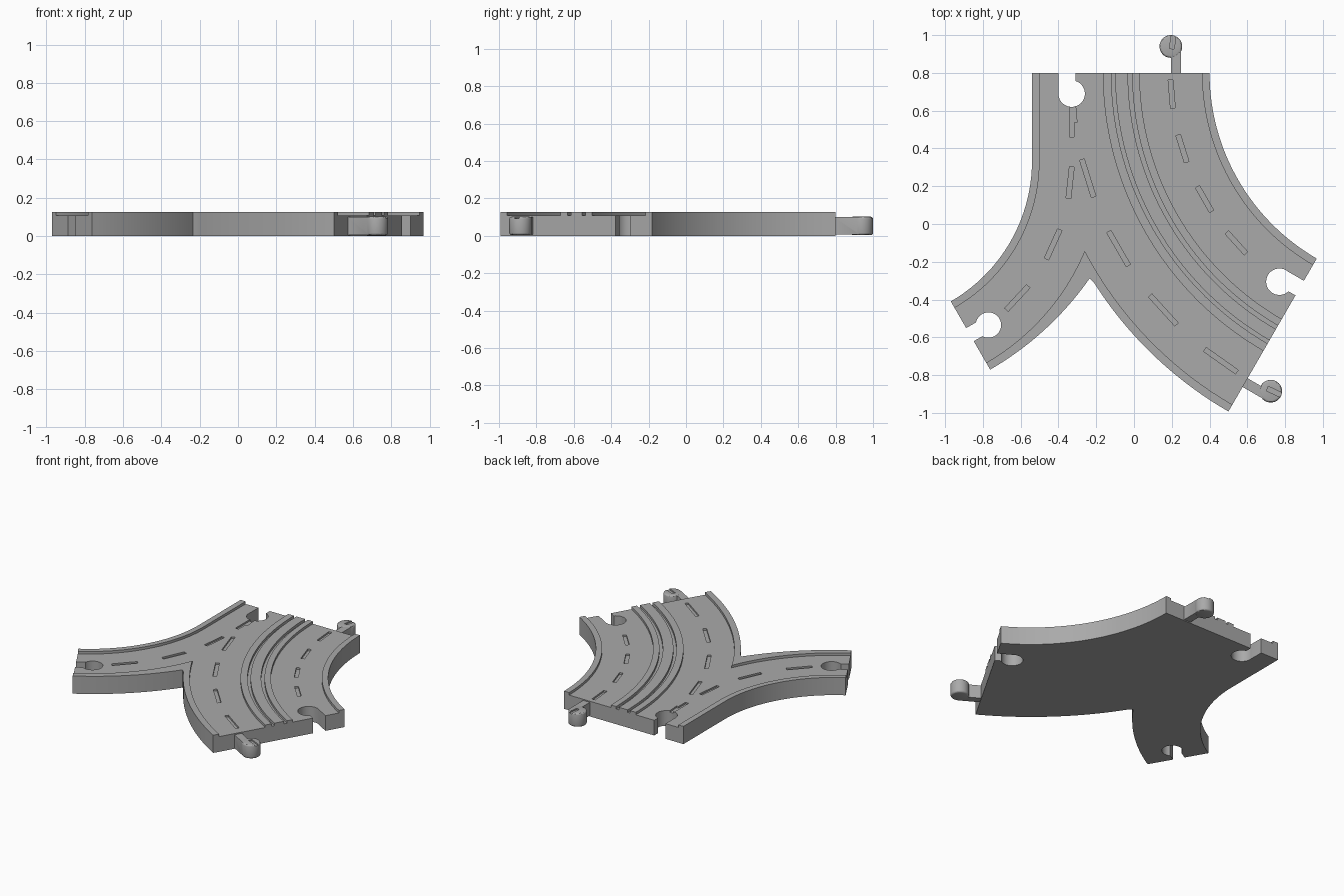
import bpy, bmesh, math
from mathutils import Vector

if "Cube" in bpy.data.objects:
    bpy.data.objects.remove(bpy.data.objects["Cube"], do_unlink=True)

grey = bpy.data.materials.new("road grey")
grey.use_nodes = True
COLOUR = (0.4, 0.4, 0.4, 1)
grey.diffuse_color = COLOUR
grey.node_tree.nodes["Principled BSDF"].inputs["Base Color"].default_value = COLOUR

TOP, DECK, GROOVE, KNOB_TOP = 0.126, 0.108, 0.096, 0.102
MAIN = Vector((1.535, 0.8))        # centre of the wide two-lane curve
SIDE = Vector((-1.4, 0.335))       # centre of the side road curve
RIGHT_LANE, LEFT_LANE, SIDE_LANE = 1.34, 1.865, 1.068


def polar(c, r, deg):
    a = math.radians(deg)
    return Vector((c.x + r * math.cos(a), c.y + r * math.sin(a)))


def arc(c, r, a0, a1, n=32):
    return [polar(c, r, a0 + (a1 - a0) * i / n) for i in range(n + 1)]


def prism(name, pts, z0, z1):
    """Extrude a flat outline between two heights."""
    bm = bmesh.new()
    face = bm.faces.new([bm.verts.new((p.x, p.y, z0)) for p in pts])
    top = bmesh.ops.extrude_face_region(bm, geom=[face])["geom"]
    for v in top:
        if isinstance(v, bmesh.types.BMVert):
            v.co.z = z1
    bmesh.ops.recalc_face_normals(bm, faces=bm.faces)
    mesh = bpy.data.meshes.new(name)
    bm.to_mesh(mesh)
    bm.free()
    mesh.materials.append(grey)
    ob = bpy.data.objects.new(name, mesh)
    bpy.context.collection.objects.link(ob)
    return ob


def apply(ob, mod):
    bpy.context.view_layer.objects.active = ob
    bpy.ops.object.modifier_apply(modifier=mod.name)


def combine(ob, other, operation="DIFFERENCE"):
    mod = ob.modifiers.new("cut", "BOOLEAN")
    mod.operation, mod.solver, mod.object = operation, "EXACT", other
    apply(ob, mod)
    bpy.data.objects.remove(other, do_unlink=True)


def bar(name, p, along, s0, s1, t0, t1, z0, z1):
    """Box from s0..s1 along a direction and t0..t1 to its left."""
    left = Vector((-along.y, along.x))
    corners = [(s0, t0), (s1, t0), (s1, t1), (s0, t1)]
    return prism(name, [p + along * s + left * t for s, t in corners], z0, z1)


def dash(ob, c, r, deg, length, floor=GROOVE):
    p = polar(c, r, deg)
    d = p - c
    along = Vector((-d.y, d.x)).normalized()
    combine(ob, bar("dash", p, along, -length / 2, length / 2, -0.0125, 0.0125, floor, 0.2))


# Road slab outline: side road edges, fork and wide curve
fork = Vector((-0.235, -0.288))
end = polar(SIDE, 1.277, -60)
out = Vector((0.5, -0.866))
d = fork - end
r_out = -d.length_squared / (2 * d.dot(out))
c_out = end - out * r_out
a_fork = math.degrees(math.atan2(fork.y - c_out.y, fork.x - c_out.x))
a_main = math.degrees(math.atan2(fork.y - MAIN.y, fork.x - MAIN.x)) % 360
outline = [Vector((-0.54, 0.8))] + arc(SIDE, 0.86, 0, -60)
outline += arc(c_out, r_out, -60, a_fork, 20)
outline += arc(MAIN, 2.07, a_main, 240)[1:] + arc(MAIN, 1.135, 240, 180)
road = prism("road_slab", outline, 0, TOP)

# Sunken lanes and the two gaps between the three median ridges
for r0, r1 in ((1.175, 1.505), (1.70, 2.028), (1.545, 1.567), (1.635, 1.655)):
    combine(road, prism("lane", arc(MAIN, r0, 175, 245, 40) + arc(MAIN, r1, 245, 175, 40), DECK, 0.2))
side = [Vector((-0.5, 0.9))] + arc(SIDE, 0.90, 0, -66) + arc(SIDE, 1.235, -66, 0) + [Vector((-0.165, 0.9))]
combine(road, prism("lane", side, DECK, 0.2))

# Lane dashes
for a in (184.8, 197.4, 209.9, 222.2):
    dash(road, MAIN, RIGHT_LANE, a, 0.15)
for a in (184.9, 197.4, 209.9, 222.3, 234.8):
    dash(road, MAIN, LEFT_LANE, a, 0.207)
for a in (-6.2, -24.5, -42.9):
    dash(road, SIDE, SIDE_LANE, a, 0.17)
combine(road, bar("dash", Vector((-0.33, 0.54)), Vector((0, 1)), -0.08, 0.08, -0.0125, 0.0125, GROOVE, 0.2))

# Connector sockets: round hole plus an offset slot to the edge
NORTH, EAST, WEST = Vector((0, 1)), Vector((0.866, -0.5)), Vector((-0.866, -0.5))
sockets = (
    (polar(MAIN, LEFT_LANE, 180), NORTH, -0.02, 0.07, 0.07),
    (polar(MAIN, RIGHT_LANE, 240), EAST, -0.02, 0.07, 0.07),
    (polar(SIDE, SIDE_LANE, -60), WEST, -0.045, 0.036, 0.067),
)
for p, along, t0, t1, r in sockets:
    combine(road, prism("hole", arc(p - along * 0.11, r, 0, 354, 59), -0.1, 0.2))
    combine(road, bar("slot", p, along, -0.11, 0.1, t0, t1 - 0.001, -0.1, 0.2))

# Connector knobs with offset necks and a groove on top
knobs = (
    ("back_connector", polar(MAIN, RIGHT_LANE, 180), NORTH, RIGHT_LANE, 172.4, 0.1),
    ("front_connector", polar(MAIN, LEFT_LANE, 240), EAST, LEFT_LANE, 245, 0.09),
)
parts = [road]
for name, p, along, r, a, length in knobs:
    knob = prism(name, arc(p + along * 0.14, 0.06, 0, 352.5, 47), 0.004, KNOB_TOP)
    bevel = knob.modifiers.new("round", "BEVEL")
    bevel.width, bevel.segments, bevel.limit_method = 0.012, 3, "ANGLE"
    apply(knob, bevel)
    combine(knob, bar("neck", p, along, -0.01, 0.14, -0.055, -0.002, 0.006, KNOB_TOP - 0.002), "UNION")
    dash(knob, MAIN, r, a, length, KNOB_TOP - 0.01)
    parts.append(knob)

# Smooth curved walls, crisp edges
for ob in parts:
    bpy.ops.object.select_all(action="DESELECT")
    ob.select_set(True)
    bpy.context.view_layer.objects.active = ob
    bpy.ops.object.shade_smooth_by_angle(angle=math.radians(30))
